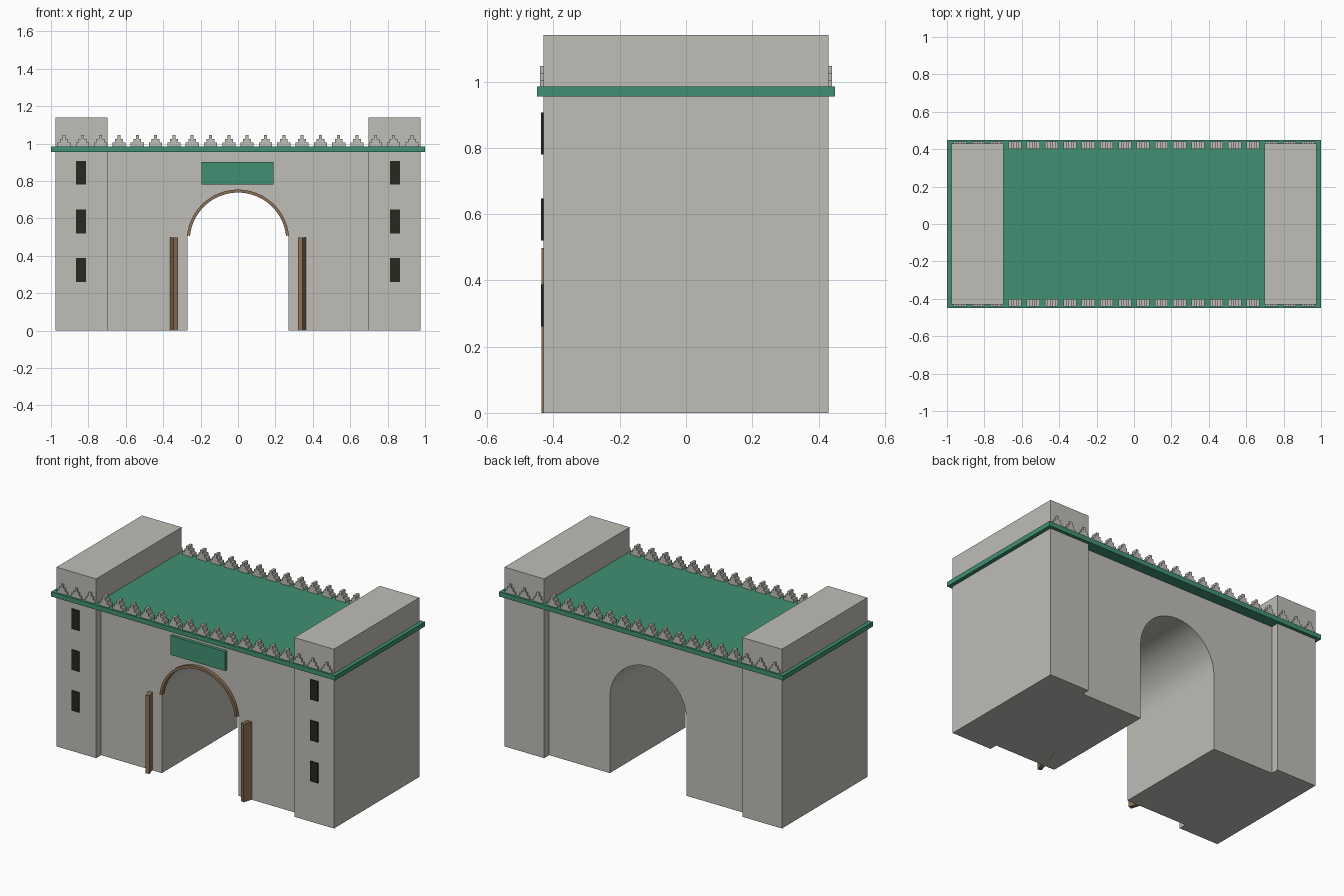
import bpy, bmesh, math
from mathutils import Vector

cube = bpy.data.objects.get("Cube")
if cube:
    bpy.data.objects.remove(cube, do_unlink=True)


def material(name, rgb):
    m = bpy.data.materials.new(name)
    m.use_nodes = True
    color = (*rgb, 1.0)
    m.diffuse_color = color
    bsdf = next(n for n in m.node_tree.nodes if n.type == 'BSDF_PRINCIPLED')
    bsdf.inputs["Base Color"].default_value = color
    return m


stone = material("stone_grey", (0.52, 0.51, 0.475))
green = material("roof_green", (0.053, 0.28, 0.17))
brown = material("wood_brown", (0.26, 0.165, 0.095))
dark = material("window_dark", (0.021, 0.021, 0.014))


def prism(name, points, depth, mat, smooth=False):
    """Extrude a flat outline along a vector."""
    bm = bmesh.new()
    face = bm.faces.new([bm.verts.new(p) for p in points])
    result = bmesh.ops.extrude_face_region(bm, geom=[face], use_keep_orig=True)
    moved = [g for g in result["geom"] if isinstance(g, bmesh.types.BMVert)]
    bmesh.ops.translate(bm, verts=moved, vec=Vector(depth))
    bmesh.ops.recalc_face_normals(bm, faces=bm.faces)
    mesh = bpy.data.meshes.new(name)
    bm.to_mesh(mesh)
    bm.free()
    mesh.materials.append(mat)
    ob = bpy.data.objects.new(name, mesh)
    bpy.context.collection.objects.link(ob)
    if smooth:
        bpy.ops.object.select_all(action='DESELECT')
        ob.select_set(True)
        bpy.context.view_layer.objects.active = ob
        bpy.ops.object.shade_smooth_by_angle(angle=math.radians(30))
    return ob


def front_prism(name, outline, y0, y1, mat, smooth=False):
    return prism(name, [(x, y0, z) for x, z in outline], (0, y1 - y0, 0), mat, smooth)


def box(name, x0, x1, y0, y1, z0, z1, mat):
    return front_prism(name, [(x0, z0), (x1, z0), (x1, z1), (x0, z1)], y0, y1, mat)


def arc(radius, start, end, steps):
    """Points on a circle around the arch centre, angles in degrees."""
    angles = [math.radians(start + (end - start) * i / steps) for i in range(steps + 1)]
    return [(radius * math.cos(a), SPRING + radius * math.sin(a)) for a in angles]


SPRING = 0.48
WALL_Y, TOWER_Y = 0.38, 0.43
EAVE, DECK = 0.955, 0.985

# Central wall with the arched passage
outline = [(-0.70, 0), (-0.27, 0)] + arc(0.27, 180, 0, 40)
outline += [(0.27, 0), (0.70, 0), (0.70, EAVE), (-0.70, EAVE)]
front_prism("gate_wall", outline, -WALL_Y, WALL_Y, stone, smooth=True)

# Roof slab
box("roof_slab", -1, 1, -0.45, 0.45, EAVE, DECK, green)

# Curved wooden trim around the arch
trim = arc(0.274, 6, 174, 32) + arc(0.258, 174, 6, 32)
front_prism("arch_trim", trim, -0.40, -0.37, brown, smooth=True)

# Sign board over the arch
box("sign_board", -0.195, 0.19, -0.40, -WALL_Y, 0.78, 0.902, green)

for side, s in (("left", 1), ("right", -1)):
    # Towers
    box(f"{side}_tower", s * 0.697, s * 0.976, -TOWER_Y, TOWER_Y, 0, 1.14, stone)

    # Tower windows
    for i in range(3):
        z = 0.26 + 0.26 * i
        box(f"{side}_window_{i + 1}", s * 0.813, s * 0.866,
            -0.437, -TOWER_Y, z, z + 0.127, dark)

    # Open door leaf, swung partly into the wall
    a = math.radians(18)
    along = Vector((math.sin(a), math.cos(a), 0)) * 0.2
    across = Vector((math.cos(a), -math.sin(a), 0)) * 0.025
    corner = Vector((0.321, -0.429, 0))
    foot = [corner, corner + across, corner + across + along, corner + along]
    prism(f"{side}_door_leaf", [(s * p.x, p.y, p.z) for p in foot], (0, 0, 0.497), brown)

# Stepped battlements along both long edges
COUNT = 20
steps = [(0.035, 0), (0.035, 0.02), (0.021, 0.02), (0.021, 0.04), (0.008, 0.04), (0.008, 0.062)]
for edge, s in (("front", -1), ("back", 1)):
    for i in range(COUNT):
        x = -0.93 + 1.86 * i / (COUNT - 1)
        shape = [(x + w, DECK + h) for w, h in steps]
        shape += [(x - w, DECK + h) for w, h in reversed(steps)]
        front_prism(f"{edge}_battlement_{i + 1}", shape, s * 0.40, s * 0.44, stone)
